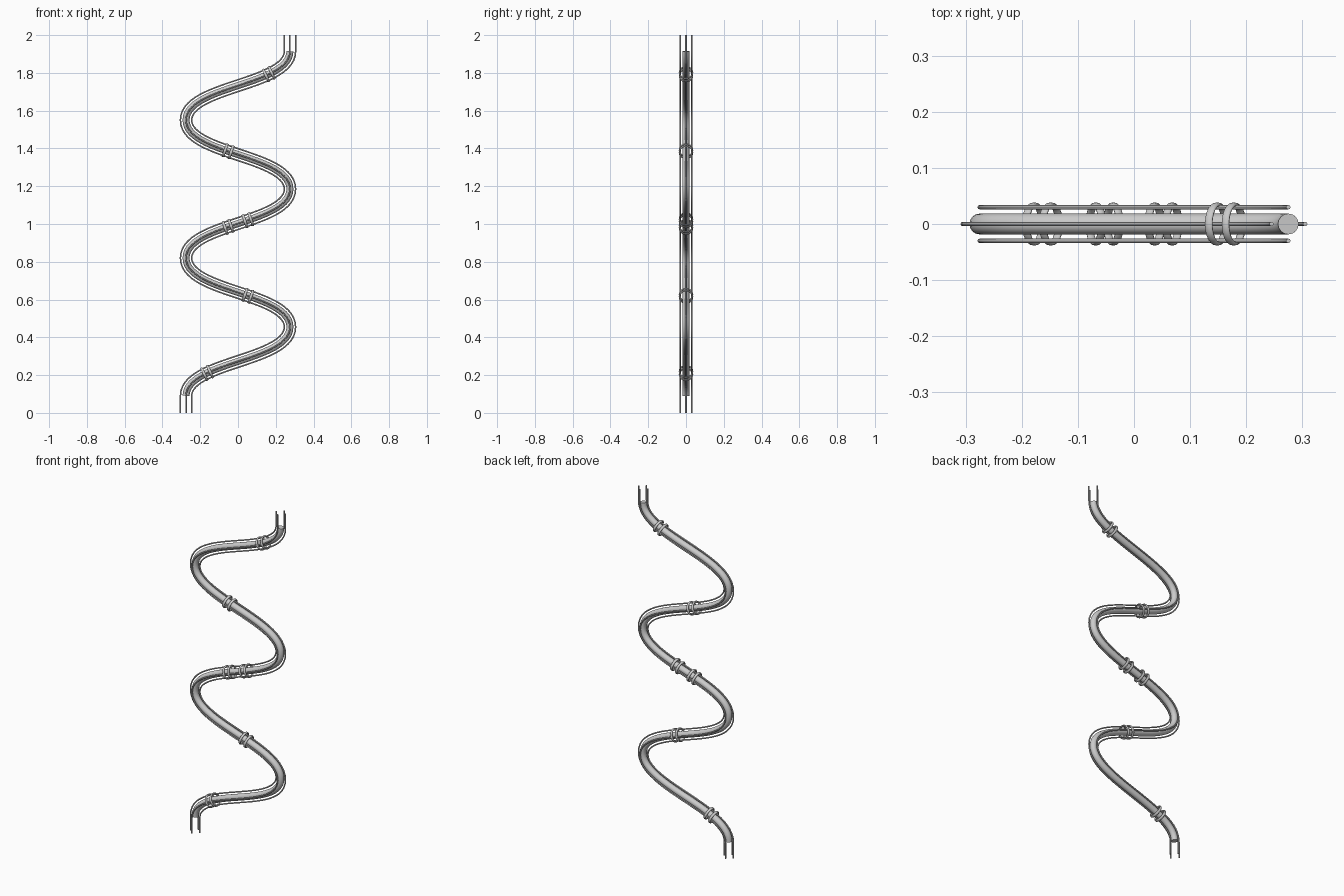
import bpy, math
from mathutils import Vector

if "Cube" in bpy.data.objects:
    bpy.data.objects.remove(bpy.data.objects["Cube"])

A, Z0, D = 0.275, 0.09, 0.365      # swing, first bend height, height per half wave
H = D / 2                          # bend handle length
N = 28                             # samples per half wave


def point(seg, t):
    """Position and unit tangent in the xz plane on one half wave."""
    s = 1 if seg % 2 == 0 else -1
    x = s * A * (-1 + 2 * (3 * t * t - 2 * t ** 3))
    z = Z0 + D * seg + 3 * (1 - t) * t * H + t ** 3 * D
    dx = s * A * 12 * t * (1 - t)
    dz = 3 * H * (1 - 2 * t) + 3 * t * t * D
    return Vector((x, 0, z)), Vector((dx, 0, dz)).normalized()


path = [point(s, i / N) for s in range(5) for i in range(N)] + [point(4, 1)]


def tube(name, pts, radius, res):
    cu = bpy.data.curves.new(name, 'CURVE')
    cu.dimensions = '3D'
    cu.bevel_depth = radius
    cu.bevel_resolution = res
    cu.use_fill_caps = True
    sp = cu.splines.new('POLY')
    sp.points.add(len(pts) - 1)
    for p, co in zip(sp.points, pts):
        p.co = (*co, 1)
    ob = bpy.data.objects.new(name, cu)
    bpy.context.collection.objects.link(ob)
    bpy.ops.object.select_all(action='DESELECT')
    ob.select_set(True)
    bpy.context.view_layer.objects.active = ob
    bpy.ops.object.convert(target='MESH')
    bpy.ops.object.shade_smooth_by_angle(angle=math.radians(40))


# main pipe
tube("core_pipe", [p for p, _ in path], 0.0185, 6)

# four thin wires following the pipe, running straight to both ends
for name, side, y in (("wire_left", -0.03, 0), ("wire_right", 0.03, 0),
                      ("wire_front", 0, -0.03), ("wire_back", 0, 0.03)):
    pts = [p + Vector((t.z, 0, -t.x)) * side + Vector((0, y, 0)) for p, t in path]
    start, end = pts[0].copy(), pts[-1].copy()
    start.z, end.z = 0, 2
    tube(name, [start] + pts + [end], 0.004, 2)

# paired clamp rings around the bundle
for k, (seg, t) in enumerate(((0, 0.29), (1, 0.436), (2, 0.436),
                              (2, 0.564), (3, 0.564), (4, 0.71))):
    c, d = point(seg, t)
    for j, off in enumerate((-0.0165, 0.0165)):
        bpy.ops.mesh.primitive_torus_add(
            major_radius=0.0345, minor_radius=0.004, major_segments=32,
            minor_segments=10, location=c + d * off,
            rotation=d.to_track_quat('Z', 'Y').to_euler())
        ring = bpy.context.object
        ring.name = f"clamp_ring_{k + 1}_{'ab'[j]}"
        ring.scale.z = 1.8
        bpy.ops.object.shade_smooth_by_angle(angle=math.radians(50))
